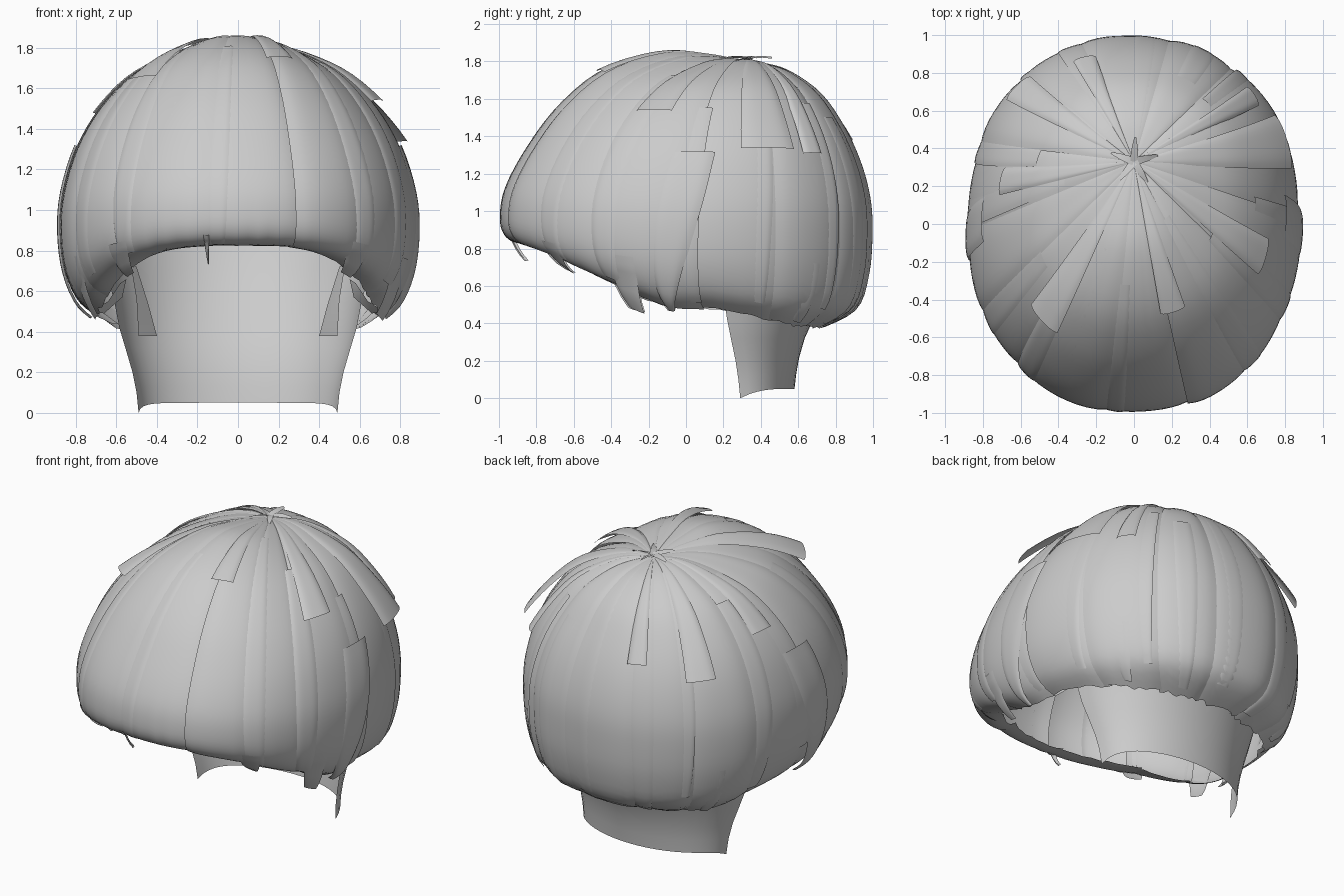
import bpy, math, random
from mathutils import Vector

if "Cube" in bpy.data.objects:
    bpy.data.objects.remove(bpy.data.objects["Cube"])

random.seed(4)
CROWN = Vector((0, 0.33, 1.80))
CENTRE = Vector((0, 0.1, 1.0))

# Lock profiles: (fraction of the way from crown to widest outline, height)
FRONT = [(0, 1.8), (.17, 1.84), (.36, 1.85), (.59, 1.745), (.77, 1.55), (.9, 1.32),
         (.98, 1.12), (1, .97), (.985, .88), (.94, .835), (.87, .825)]
SIDE = [(0, 1.8), (.17, 1.81), (.36, 1.765), (.59, 1.66), (.77, 1.50), (.9, 1.31),
        (.98, 1.09), (1, .9), (.975, .71), (.90, .56), (.78, .475)]
BACK = [(0, 1.8), (.17, 1.78), (.36, 1.735), (.59, 1.62), (.77, 1.45), (.9, 1.27),
        (.98, 1.08), (1, .9), (.975, .67), (.87, .48), (.56, .375)]


def sample(points, u):
    """Smooth interpolation along a profile, u in 0..1."""
    n = len(points) - 1
    t = min(max(u, 0), 1) * n
    i = min(int(t), n - 1)
    t -= i
    p = [Vector(points[min(max(i + k, 0), n)]) for k in (-1, 0, 1, 2)]
    return 0.5 * (2 * p[1] + (p[2] - p[0]) * t
                  + (2 * p[0] - 5 * p[1] + 4 * p[2] - p[3]) * t * t
                  + (3 * p[1] - p[0] - 3 * p[2] + p[3]) * t ** 3)


def scalp(angle, u, lift=0.0):
    """Point on the bowl of hair; angle 0 = front, 90 = +x side."""
    a = math.radians(angle)
    s, c = math.sin(a), math.cos(a)
    ex = math.copysign(abs(s) ** (2 / 2.2), s) * 0.87
    ey = -math.copysign(abs(c) ** (2 / 2.2), c) * 0.985
    end, power = (FRONT, 1.6) if c > 0 else (BACK, 4)
    pe, ps = sample(end, u), sample(SIDE, u)
    f = pe.x * c * c + ps.x * s * s
    # the hem stays level across the fringe and the back, then steps at the sides
    k = min(max((u - .6) / .4, 0), 1)
    w = c * c * (1 - k) + (1 - (s * s) ** power) * k
    p = Vector((ex * f, CROWN.y + (ey - CROWN.y) * f, pe.y * w + ps.y * (1 - w)))
    return p + (p - CENTRE).normalized() * lift


def grid_object(name, rows):
    w = len(rows[0])
    verts = [p for r in rows for p in r]
    faces = [(i * w + j, i * w + j + 1, (i + 1) * w + j + 1, (i + 1) * w + j)
             for i in range(len(rows) - 1) for j in range(w - 1)]
    me = bpy.data.meshes.new(name)
    me.from_pydata(verts, [], faces)
    ob = bpy.data.objects.new(name, me)
    bpy.context.collection.objects.link(ob)
    for f in me.polygons:
        f.use_smooth = True
    return ob


def lock(name, mid, width, u0, u1, base=0.0, bow=0.012, tilt=0.006, tip=0.0,
         twist=0.0, drop=0.0, taper=0.0, ragged=0.0):
    """A flat ribbon of hair lying on the bowl, optionally lifted at its tip."""
    nu, nv = max(6, int(40 * (u1 - u0))), 10
    cut = [random.uniform(-ragged, ragged) for _ in range(nv + 1)]
    rows = []
    for i in range(nu + 1):
        t = i / nu
        row = []
        for j in range(nv + 1):
            u = u0 + (u1 + cut[j] - u0) * t
            v = 2 * j / nv - 1
            fade = min(1, u * 3)
            lift = fade * (base + bow * (1 - v ** 4) + tilt * v) + tip * t ** 3
            p = scalp(mid + v * width / 2 * (1 - taper * t ** 2) + twist * t, u, lift)
            p.z -= drop * max(0, t - 0.5) / 0.5
            row.append(p)
        rows.append(row)
    return grid_object(name, rows)


# Main locks all round the head, their edges tucked in to form dark grooves
seams = [-8, 18, 42, 66, 90, 118, 145, 168, 195, 220, 245, 270, 294, 318, 352]
for k, (a, b) in enumerate(zip(seams, seams[1:])):
    lock(f"hair_lock_{k + 1}", (a + b) / 2, (b - a) + 3, 0, .99 - random.uniform(0, .01),
         base=-0.008 + 0.006 * (k % 2), bow=.015, tilt=random.choice((-.007, .007)),
         twist=random.uniform(-1, 1), ragged=.01)

# Narrow surface strands
for k in range(16):
    u0 = random.uniform(.1, .4)
    lock(f"surface_strand_{k + 1}", k * 22.5 + random.uniform(-6, 6), random.uniform(7, 12),
         u0, random.uniform(.8, .98), base=0.005, bow=0.006, tilt=0.004,
         twist=random.uniform(-3, 3), taper=.4)

# Short top layers with loose lifted tips: angle, width, end, lift
flyaways = [(-42, 17, .37, .09), (20, 14, .31, .03), (74, 14, .40, .05), (113, 18, .5, .08),
            (-135, 12, .5, .06), (132, 8, .5, .04), (-100, 10, .42, .01), (-162, 9, .45, .03)]
for k, (a, w, u1, tip) in enumerate(flyaways):
    lock(f"top_layer_{k + 1}", a, w, 0.03, u1, base=0.006, tip=tip)

# Pointed strands at the sides and along the hem
for side in (-1, 1):
    lock("side_strand", side * 90, 13, .5, .96, base=0.012, drop=.03, twist=-side * 8, taper=.8)
    for k, (a, w, d, tp) in enumerate([(70, 10, .09, .4), (42, 9, .05, .5), (130, 9, .02, .6)]):
        lock(f"hem_tip_{k + 1}", side * a, w, .78, .95, base=.006, bow=.004, drop=d, taper=tp)
lock("fringe_tip", -9, 2, .8, .95, base=.004, drop=.09, taper=.8)

# Crown tuft of crossed little strands
for k in range(5):
    a = math.radians(72 * k + 15)
    d, s = Vector((math.cos(a), math.sin(a), 0)), Vector((-math.sin(a), math.cos(a), 0))
    c = CROWN + Vector((0, 0, .005))
    grid_object(f"crown_tuft_{k + 1}",
                [[c + d * r - s * w + Vector((0, 0, h)), c + d * r + s * w + Vector((0, 0, h + .01))]
                 for r, h, w in ((-.02, 0, .02), (.03, .012, .02), (.08, .015, .015), (.13, .01, .005))])

# Nape hair: curved sheet that runs up inside the back of the bowl
rows = []
for z, hw, ys, yc in [(0, .49, .29, .58), (.1, .50, .28, .59), (.2, .52, .265, .605),
                      (.32, .555, .24, .635), (.42, .585, .22, .68), (.55, .61, .2, .76),
                      (.7, .65, .2, .84), (.85, .69, .2, .89)]:
    row = []
    for j in range(25):
        v = j / 12 - 1
        q = v * math.pi / 2
        lower = .05 * (1 - abs(v) ** 6) * max(0, 1 - z / .3)
        row.append((hw * math.sin(q) * (.94 + .06 * v * v),
                    ys + (yc - ys) * max(0, math.cos(q)) ** .9, z + lower))
    rows.append(row)
grid_object("nape_hair", rows)

# Inner flaps beside the neck and strands curling in at the temples
for s in (-1, 1):
    grid_object("inner_flap", [[(s * .53, .2, .74), (s * .50, .24, .72)],
                               [(s * .50, .24, .56), (s * .44, .3, .53)],
                               [(s * .49, .28, .38), (s * .40, .36, .38)]])
    grid_object("temple_strand", [[(s * .58, .05, .64), (s * .55, .1, .66)],
                                  [(s * .64, 0, .55), (s * .57, .1, .57)],
                                  [(s * .72, -.02, .5), (s * .66, .08, .49)]])
